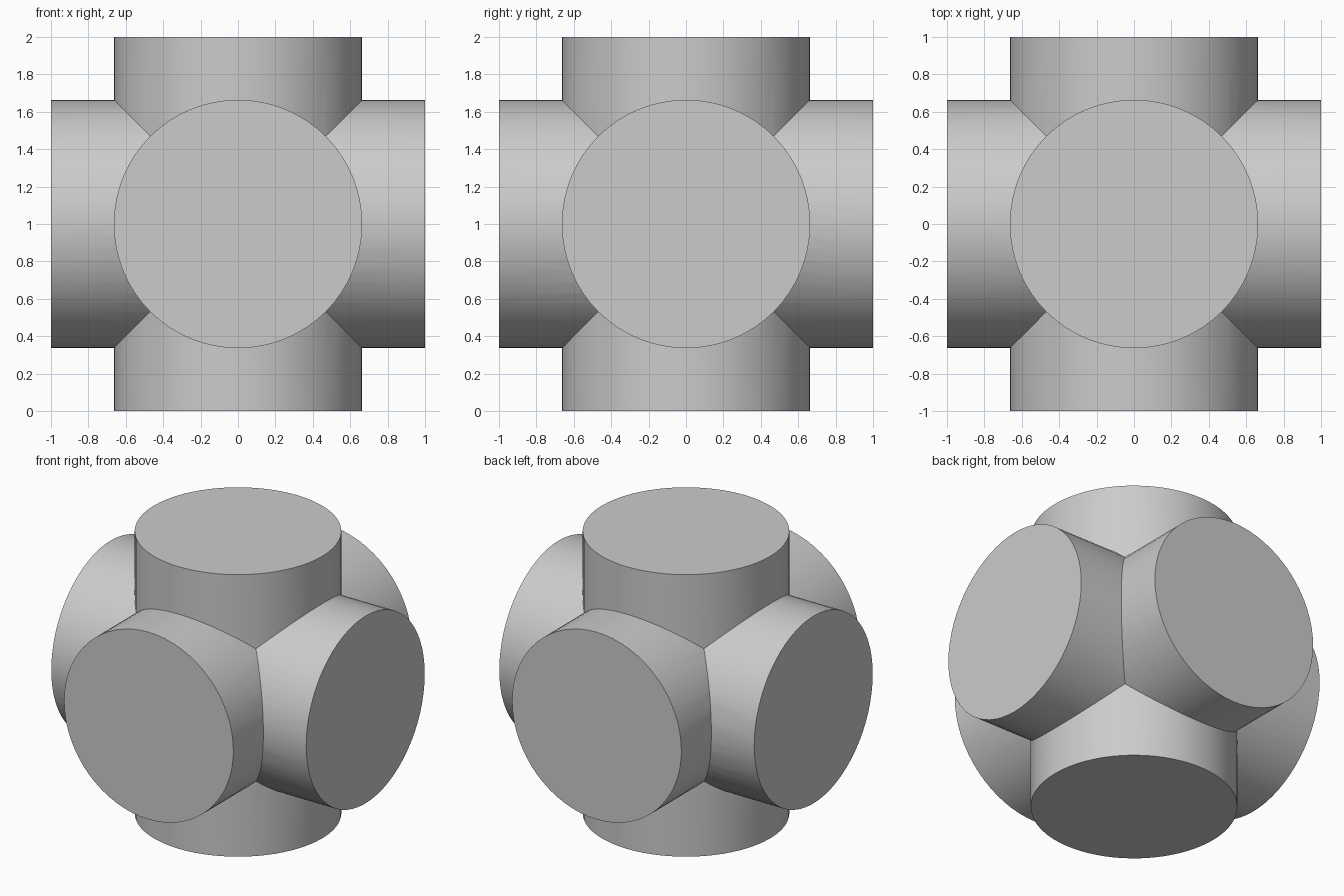
import bpy
from math import pi

cube = bpy.data.objects.get("Cube")
if cube:
    bpy.data.objects.remove(cube, do_unlink=True)

RADIUS = 0.664
SIDES = 64

# Plain grey
grey = bpy.data.materials.new("plain_grey")
grey.use_nodes = True
colour = (0.6, 0.6, 0.6, 1)
grey.diffuse_color = colour
grey.node_tree.nodes["Principled BSDF"].inputs["Base Color"].default_value = colour


def pipe(name, rotation):
    """A solid capped cylinder through the centre of the junction."""
    bpy.ops.mesh.primitive_cylinder_add(
        vertices=SIDES, radius=RADIUS, depth=2, location=(0, 0, 1), rotation=rotation)
    obj = bpy.context.object
    obj.name = name
    obj.data.materials.append(grey)
    bpy.ops.object.transform_apply(location=False, rotation=True, scale=False)
    return obj


# Three equal cylinders crossing at right angles
junction = pipe("six_way_junction", (0, 0, 0))
arms = [pipe("side_to_side_arm", (0, pi / 2, 0)),
        pipe("front_to_back_arm", (pi / 2, 0, 0))]

# Merge them into one solid
bpy.ops.object.select_all(action="DESELECT")
bpy.context.view_layer.objects.active = junction
junction.select_set(True)
for arm in arms:
    union = junction.modifiers.new("merge", "BOOLEAN")
    union.operation = "UNION"
    union.solver = "EXACT"
    union.object = arm
    bpy.ops.object.modifier_apply(modifier=union.name)
for arm in arms:
    bpy.data.objects.remove(arm, do_unlink=True)

# Round sides, crisp rims and seams
bpy.ops.object.shade_smooth_by_angle(angle=pi / 6)
